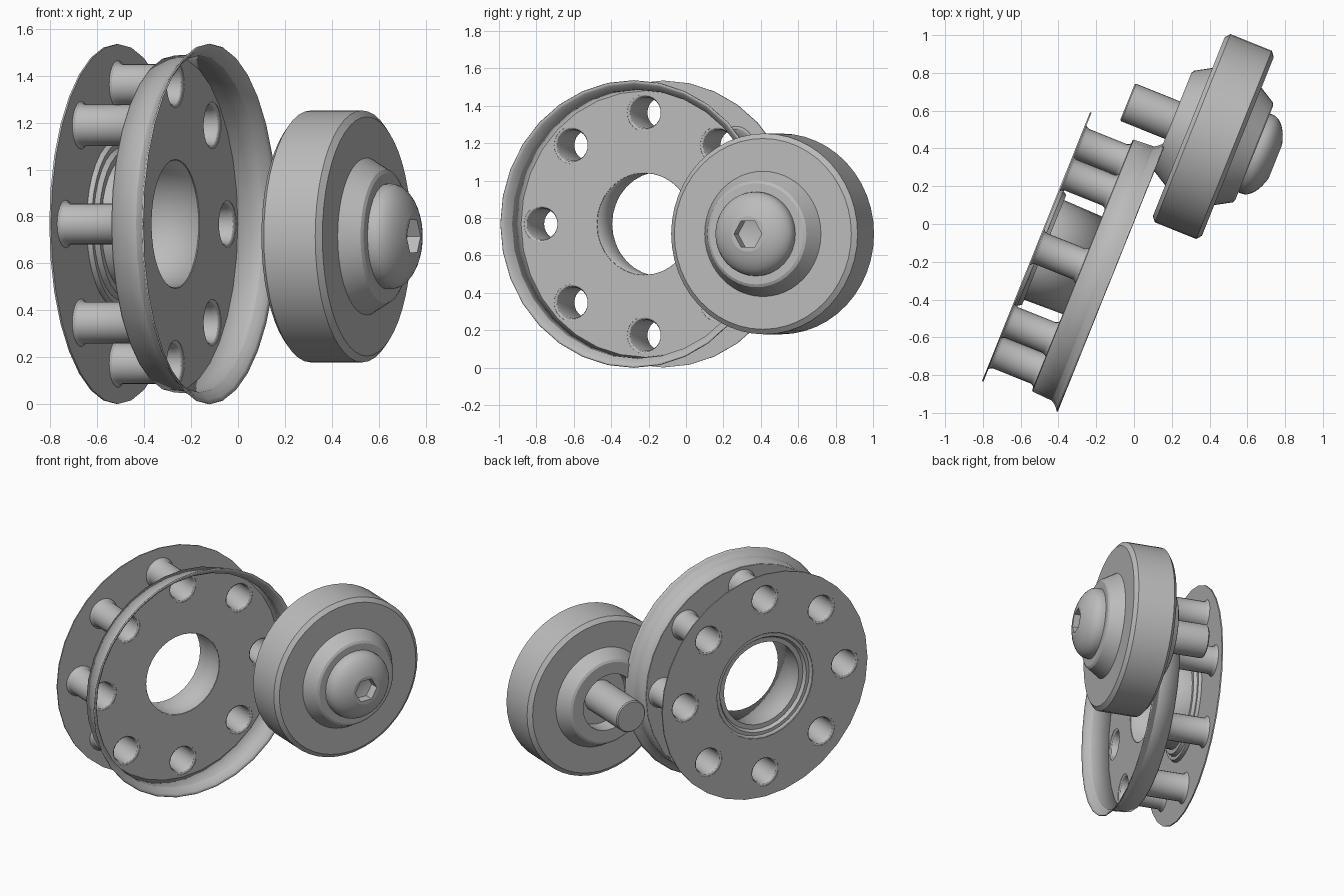
import bpy, bmesh, math
from mathutils import Matrix, Vector

if "Cube" in bpy.data.objects:
    bpy.data.objects.remove(bpy.data.objects["Cube"])

grey = bpy.data.materials.new("plain_grey")
grey.diffuse_color = (0.5, 0.5, 0.5, 1)
grey.use_nodes = True
grey.node_tree.nodes["Principled BSDF"].inputs["Base Color"].default_value = grey.diffuse_color

# local z runs along the shared axle direction
TURN = Matrix.Rotation(math.radians(-21.9), 4, 'Z') @ Matrix.Rotation(math.pi / 2, 4, 'Y')
WHEEL = Matrix.Translation((-0.27, -0.22, 0.768)) @ TURN
ROLLER = Matrix.Translation((0.42, 0.463, 0.715)) @ TURN


def circle(r, n=32, cx=0, cy=0):
    return [(cx + r * math.cos(math.pi / 2 + 2 * math.pi * i / n),
             cy + r * math.sin(math.pi / 2 + 2 * math.pi * i / n)) for i in range(n)]


def place(name, mesh, frame):
    ob = bpy.data.objects.new(name, mesh)
    bpy.context.collection.objects.link(ob)
    ob.matrix_world = frame
    mesh.materials.clear()
    mesh.materials.append(grey)
    bpy.ops.object.select_all(action='DESELECT')
    ob.select_set(True)
    bpy.context.view_layer.objects.active = ob
    bpy.ops.object.shade_smooth_by_angle(angle=math.radians(25))
    return ob


def lathe(name, frame, profile, n=32, wall=0):
    """Spin (t, r) points about the axle; r = 0 closes to a point."""
    bm = bmesh.new()
    rings = []
    for t, r in profile:
        pts = circle(r, n) if r > 0 else [(0, 0)]
        rings.append([bm.verts.new((x, y, t)) for x, y in pts])
    for a, b in zip(rings, rings[1:]):
        for i in range(n):
            j = (i + 1) % n
            quad = [a[i % len(a)], a[j % len(a)], b[j % len(b)], b[i % len(b)]]
            bm.faces.new(list(dict.fromkeys(quad)))
    bmesh.ops.recalc_face_normals(bm, faces=bm.faces)
    mesh = bpy.data.meshes.new(name)
    bm.to_mesh(mesh)
    bm.free()
    ob = place(name, mesh, frame)
    if wall:
        mod = ob.modifiers.new("wall", 'SOLIDIFY')
        mod.thickness = wall
        mod.offset = 0
    return ob


def sheet(name, frame, t, loops, half):
    """Flat plate with holes, made from filled outlines."""
    cu = bpy.data.curves.new(name, 'CURVE')
    cu.dimensions = '2D'
    cu.fill_mode = 'BOTH'
    cu.extrude = half
    for pts in loops:
        sp = cu.splines.new('POLY')
        sp.points.add(len(pts) - 1)
        for p, (x, y) in zip(sp.points, pts):
            p.co = (x, y, 0, 1)
        sp.use_cyclic_u = True
    tmp = bpy.data.objects.new("outline", cu)
    bpy.context.collection.objects.link(tmp)
    dg = bpy.context.evaluated_depsgraph_get()
    mesh = bpy.data.meshes.new_from_object(tmp.evaluated_get(dg))
    bpy.data.objects.remove(tmp)
    mesh.transform(Matrix.Translation((0, 0, t)))
    return place(name, mesh, frame)


# two pierced plates
BACK = -0.264
spots = [(0.595 * math.cos(k * math.pi / 4), 0.595 * math.sin(k * math.pi / 4)) for k in range(8)]
holes = [circle(0.1, 24, x, y) for x, y in spots]
sheet("back_plate", WHEEL, BACK, [circle(0.767), circle(0.36)] + holes, 0.004)
sheet("dish_face", WHEEL, 0, [circle(0.715), circle(0.275)] + holes, 0.004)

# dish wall with flared rim
lathe("dish_wall", WHEEL, [(0, 0.715), (0.115, 0.722), (0.135, 0.735), (0.152, 0.752), (0.162, 0.767)], wall=0.007)

# stepped centre hub
lathe("centre_hub", WHEEL, [(BACK, 0.36), (-0.245, 0.347), (-0.245, 0.325), (-0.225, 0.312),
                            (-0.225, 0.282), (0, 0.275)], wall=0.007)

# eight flared spacer tubes
for k, (x, y) in enumerate(spots):
    lathe(f"spacer_tube_{k + 1}", WHEEL @ Matrix.Translation((x, y, 0)),
          [(BACK, 0.102), (-0.255, 0.091), (-0.24, 0.085), (-0.024, 0.085), (-0.009, 0.091), (0, 0.102)],
          n=24, wall=0.006)

# roller tyre with chamfered edges
lathe("roller_tyre", ROLLER, [(-0.14, 0.30), (-0.14, 0.51), (-0.118, 0.537), (0.118, 0.537),
                              (0.14, 0.51), (0.14, 0.30)], n=48)

# roller hub, hollow at the back
lathe("roller_hub", ROLLER, [(-0.12, 0), (-0.12, 0.19), (-0.233, 0.19), (-0.233, 0.27), (-0.225, 0.285),
                             (-0.14, 0.335), (0.14, 0.335), (0.225, 0.285), (0.233, 0.27), (0.233, 0)], n=48)

# bolt: shaft, domed head, hexagonal socket
lathe("bolt_shaft", ROLLER, [(-0.49, 0), (-0.49, 0.1), (-0.483, 0.107), (-0.12, 0.107)])
dome = [(0.225, 0.225)]
for i in range(9):
    a = math.radians(65) * i / 8
    dome.append((0.25 + 0.115 * math.sin(a), 0.225 * math.cos(a)))
tip, tip_r = dome[-1]
lathe("bolt_head", ROLLER, dome)
sheet("bolt_tip", ROLLER, tip, [circle(tip_r), circle(0.08, 6)], 0)
lathe("hex_socket", ROLLER, [(tip, 0.08), (tip - 0.06, 0.08), (tip - 0.08, 0)], n=6)
